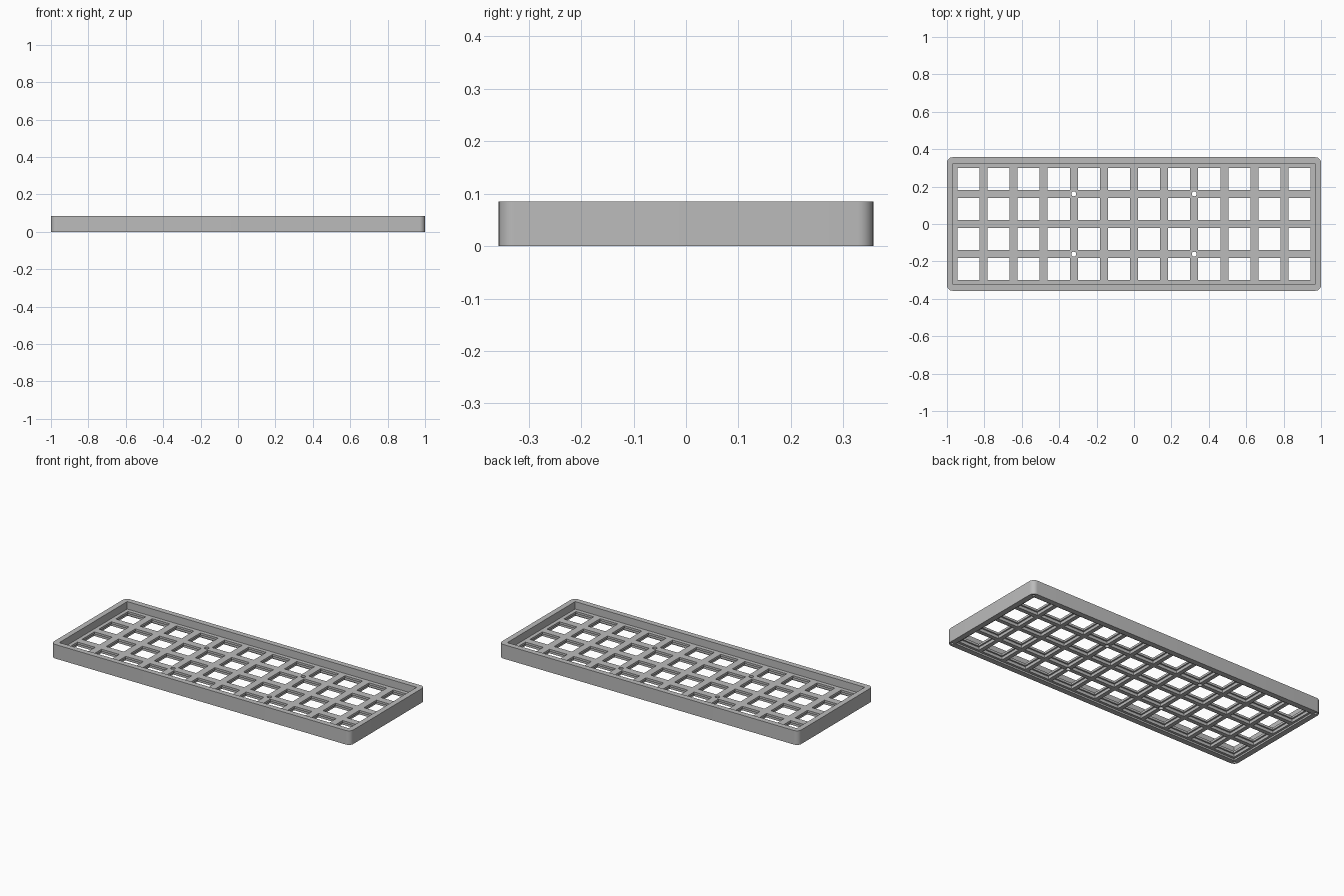
import bpy, bmesh, math
from mathutils import Matrix

if "Cube" in bpy.data.objects:
    bpy.data.objects.remove(bpy.data.objects["Cube"])

W, D, H = 2.0, 0.714, 0.085      # outer size
PITCH, HOLE, POCKET = 0.161, 0.118, 0.136
PLATE_TOP, PLATE_WEB, PLATE_LOW = 0.040, 0.027, 0.010
WALL, CORNER = 0.033, 0.03

grey = bpy.data.materials.new("plain grey")
grey.use_nodes = True
colour = (0.5, 0.5, 0.5, 1)
grey.diffuse_color = colour
grey.node_tree.nodes["Principled BSDF"].inputs["Base Color"].default_value = colour


def add_box(bm, x, y, sx, sy, z0, z1):
    m = Matrix.Translation((x, y, (z0 + z1) / 2)) @ Matrix.Diagonal((sx, sy, z1 - z0, 1))
    return bmesh.ops.create_cube(bm, size=1, matrix=m)["verts"]


def add_pin(bm, x, y, r, z0, z1):
    bmesh.ops.create_cone(bm, cap_ends=True, segments=20, radius1=r, radius2=r,
                          depth=z1 - z0, matrix=Matrix.Translation((x, y, (z0 + z1) / 2)))


def finish(bm, name):
    mesh = bpy.data.meshes.new(name)
    bm.to_mesh(mesh)
    bm.free()
    mesh.materials.append(grey)
    ob = bpy.data.objects.new(name, mesh)
    bpy.context.collection.objects.link(ob)
    return ob


# Outer block with rounded upright corners
bm = bmesh.new()
add_box(bm, 0, 0, W, D, 0, H)
upright = [e for e in bm.edges if abs(e.verts[0].co.z - e.verts[1].co.z) > 0.01]
bmesh.ops.bevel(bm, geom=upright, offset=CORNER, segments=8, profile=0.5, affect='EDGES')
case = finish(bm, "keyboard_case")

cutters = []

# Upper tray and shallow recess underneath
bm = bmesh.new()
add_box(bm, 0, 0, W - 2 * WALL, D - 2 * WALL, PLATE_TOP, H + 0.1)
add_box(bm, 0, 0, W - 2 * WALL, D - 2 * WALL, -0.1, PLATE_LOW)
cutters.append(finish(bm, "tray_cutter"))

# Switch openings, wider below the thin plate
through, pockets = bmesh.new(), bmesh.new()
for col in range(12):
    for row in range(4):
        x, y = (col - 5.5) * PITCH, (row - 1.5) * PITCH
        add_box(through, x, y, HOLE, HOLE, -0.1, 0.2)
        add_box(pockets, x, y, POCKET, POCKET, -0.1, PLATE_WEB)

# Plate screw holes and blind corner holes
corner_holes = bmesh.new()
for sx in (-1, 1):
    for sy in (-1, 1):
        add_pin(corner_holes, sx * 0.979, sy * 0.336, 0.008, -0.05, 0.06)
        add_pin(corner_holes, sx * 2 * PITCH, sy * PITCH, 0.013, -0.05, 0.2)
cutters += [finish(pockets, "pocket_cutter"), finish(through, "opening_cutter"),
            finish(corner_holes, "screw_hole_cutter")]

# Apply the cuts
bpy.ops.object.select_all(action='DESELECT')
bpy.context.view_layer.objects.active = case
case.select_set(True)
for c in cutters:
    c.hide_render = True
    mod = case.modifiers.new(c.name, 'BOOLEAN')
    mod.operation = 'DIFFERENCE'
    mod.solver = 'EXACT'
    mod.object = c
    bpy.ops.object.modifier_apply(modifier=mod.name)
for c in cutters:
    bpy.data.objects.remove(c)

bpy.ops.object.shade_smooth_by_angle(angle=math.radians(30))
